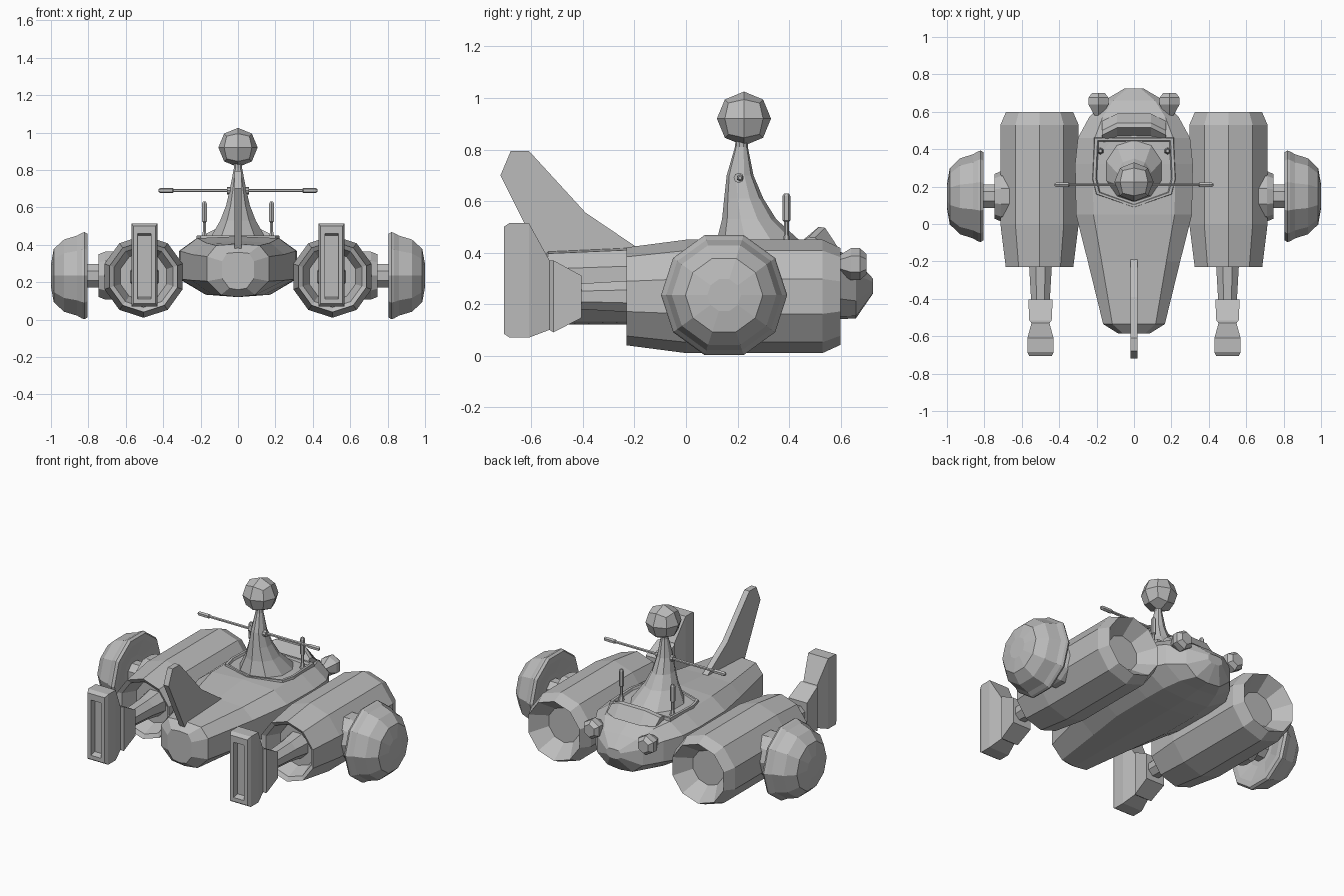
import bpy, bmesh
from math import sin, cos, pi

cube = bpy.data.objects.get("Cube")
if cube:
    bpy.data.objects.remove(cube, do_unlink=True)

GREY = (0.5, 0.5, 0.5, 1)
hull_grey = bpy.data.materials.new("hull_grey")
hull_grey.use_nodes = True
hull_grey.diffuse_color = GREY
hull_grey.node_tree.nodes["Principled BSDF"].inputs["Base Color"].default_value = GREY


def finish(name, bm):
    bmesh.ops.recalc_face_normals(bm, faces=bm.faces)
    mesh = bpy.data.meshes.new(name)
    bm.to_mesh(mesh)
    bm.free()
    mesh.materials.append(hull_grey)
    obj = bpy.data.objects.new(name, mesh)
    bpy.context.collection.objects.link(obj)
    return obj


def loft(name, rings):
    """Skin a list of equal-length point rings and cap both ends."""
    bm = bmesh.new()
    rows = [[bm.verts.new(p) for p in ring] for ring in rings]
    n = len(rows[0])
    for a, b in zip(rows, rows[1:]):
        for i in range(n):
            j = (i + 1) % n
            bm.faces.new((a[i], a[j], b[j], b[i]))
    bm.faces.new(rows[0])
    bm.faces.new(rows[-1])
    return finish(name, bm)


def lathe(name, axis, centre, profile, sides=10, phase=0.0):
    """Turn (position, radius) pairs around a line parallel to an axis."""
    k = "xyz".index(axis)
    rings = []
    for t, r in profile:
        ring = []
        for i in range(sides):
            a = 2 * pi * i / sides + phase
            p = list(centre)
            p[k] = t
            u, v = [m for m in range(3) if m != k]
            p[u] += r * sin(a)
            p[v] += r * cos(a)
            ring.append(p)
        rings.append(ring)
    return loft(name, rings)


# Hull: (y, half width, bottom, top)
hull = [(-.585, .085, .16, .36), (-.535, .165, .12, .405), (-.2, .247, .12, .42),
        (.05, .31, .12, .445), (.32, .315, .12, .445), (.46, .3, .125, .44),
        (.57, .24, .14, .42), (.66, .16, .145, .37), (.725, .05, .24, .3)]
section = [(0, 0), (.55, .04), (1, .3), (1, .76), (.7, .97), (0, 1)]
section += [(-x, z) for x, z in section[4:0:-1]]
loft("hull", [[(x * w, y, b + z * (t - b)) for x, z in section] for y, w, b, t in hull])

# Nose fin
fin = [(-.72, .7), (-.68, .795), (-.61, .795), (-.39, .555), (-.19, .42), (-.2, .36), (-.55, .36)]
loft("nose_fin", [[(x, y, z) for y, z in fin] for x in (-.018, .018)])

# Deck collar and the low ridge behind it
collar = [(0, .09), (.2, .16), (.22, .24), (.21, .46), (-.21, .46), (-.22, .24), (-.2, .16)]
loft("deck_collar", [[(x * s, .27 + (y - .27) * s, z) for x, y in collar]
                     for s, z in ((1.03, .4), (1, .45), (.93, .45), (.9, .435))])
ridge = [(.46, 0), (.515, 1), (.54, .95), (.59, 0)]
loft("deck_ridge", [[(x, y - d, .42 + h * z) for y, z in ridge]
                    for x, d, h in ((-.17, .04, .04), (-.09, 0, .08), (.09, 0, .08), (.17, .04, .04))])

# Turret mast: (z, half width, front y, back y)
mast = [(.43, .16, .115, .46), (.53, .1, .14, .35), (.61, .067, .148, .3),
        (.7, .045, .158, .262), (.81, .023, .19, .24), (.87, .023, .195, .24)]
loft("mast", [[(w * sin(a), (f + b) / 2 + (b - f) / 2 * cos(a), z)
               for a in [2 * pi * i / 10 for i in range(10)]] for z, w, f, b in mast])

# Ball on the mast
bm = bmesh.new()
bmesh.ops.create_cube(bm, size=2)
bmesh.ops.subdivide_edges(bm, edges=bm.edges, cuts=1, use_grid_fill=True)
for v in bm.verts:
    v.co = v.co.normalized() * .105
ball = finish("mast_ball", bm)
ball.location = (0, .225, .92)

# Crossbar through the mast
lathe("crossbar", "x", (0, .21, .69), [(-.425, .007), (-.415, .014), (-.35, .014), (-.345, .009),
      (.345, .009), (.35, .014), (.415, .014), (.425, .007)], 6)
lathe("crossbar_joint", "x", (0, .205, .69), [(-.06, .02), (.06, .02)], 8)

# Everything that comes in pairs
for side, s in (("left", 1), ("right", -1)):
    lathe(side + "_engine", "y", (s * .505, 0, .23),
          [(-.12, .13), (-.215, .165), (-.23, .19), (0, .22), (.53, .22), (.6, .188), (.5, .11)])
    lathe(side + "_engine_arm", "y", (s * .5, 0, .23), [(-.1, .085), (-.22, .066), (-.41, .054)], 8, pi / 8)

    # Vane with a slotted front: (y, half width, bottom, top)
    vane = [(-.405, .065, .147, .31), (-.515, .06, .09, .37), (-.53, .048, .1, .37),
            (-.61, .07, .07, .515), (-.685, .07, .07, .515), (-.707, .06, .085, .5),
            (-.707, .036, .11, .46), (-.67, .034, .12, .45)]
    loft(side + "_vane", [[(s * .5 - w, y, b), (s * .5 + w, y, b), (s * .5 + w, y, t), (s * .5 - w, y, t)]
                          for y, w, b, t in vane])

    # Side hub, axle and domed disc
    hub = (0, .148, .235)
    lathe(side + "_hub", "x", hub, [(s * .62, .135), (s * .71, .135), (s * .745, .12)], 10, pi / 10)
    lathe(side + "_axle", "x", hub, [(s * .7, .068), (s * .84, .068)], 8, pi / 8)
    disc = [(.83, .1), (.805, .2), (.805, .235), (.82, .245), (.835, .24), (.86, .225),
            (.93, .203), (.985, .15), (1, .065)]
    lathe(side + "_disc", "x", hub, [(s * x, r) for x, r in disc], 10, pi / 10)

    # Rear thruster and deck antenna
    lathe(side + "_thruster", "y", (s * .19, 0, .355), [(.56, .012), (.64, .062), (.675, .062), (.7, .04)], 6)
    lathe(side + "_antenna", "z", (s * .18, .39, 0), [(.43, .02), (.47, .009), (.52, .009),
          (.525, .015), (.62, .015), (.63, .009)], 6)
